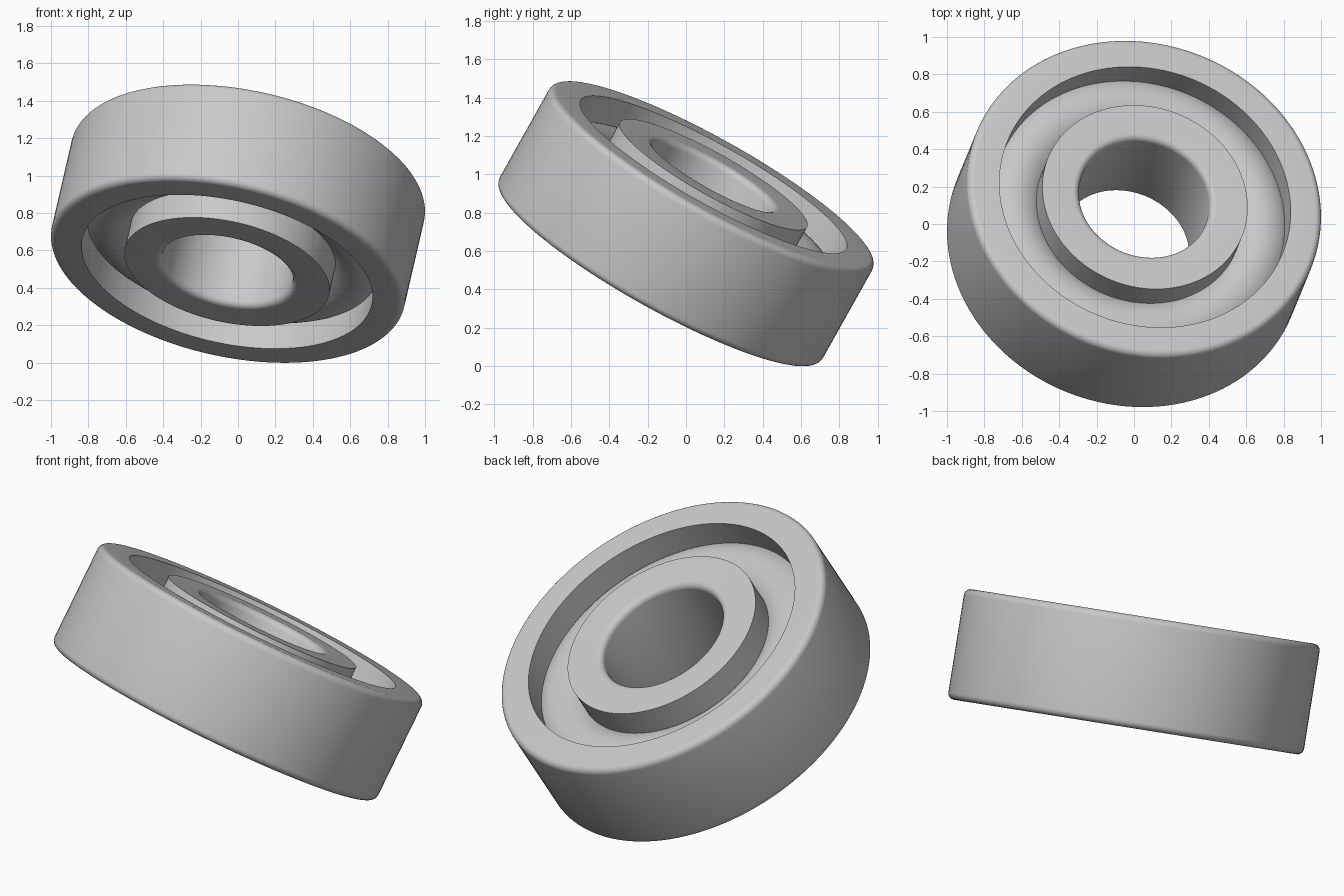
import bpy, bmesh, math
from mathutils import Vector

cube = bpy.data.objects.get("Cube")
if cube:
    bpy.data.objects.remove(cube)

# Main sizes
R_OUT, R_OUT_IN = 0.966, 0.794     # outer ring
R_IN_OUT, R_BORE = 0.56, 0.355     # inner ring
HALF = 0.30                        # half the width along the axis
FILLET = 0.036
TUBE = 0.183                       # rolling core between the rings
AXIS = Vector((0.197, 0.479, 0.855))
CENTRE = Vector((0, 0, 0.743))
SIDES = 128

steel = bpy.data.materials.new("light_grey_steel")
grey = (0.58, 0.58, 0.58, 1)
steel.use_nodes = True
steel.diffuse_color = grey
steel.node_tree.nodes["Principled BSDF"].inputs["Base Color"].default_value = grey


def arc(cx, cz, r, start, end, steps):
    """Points (radius, height) on an arc, angles in degrees."""
    angles = [math.radians(start + (end - start) * i / steps) for i in range(steps + 1)]
    return [(cx + r * math.cos(a), cz + r * math.sin(a)) for a in angles]


def lathe(name, profile):
    """Turn a closed profile about the tilted axis."""
    bm = bmesh.new()
    rings = []
    for i in range(SIDES):
        a = math.tau * i / SIDES
        rings.append([bm.verts.new((r * math.cos(a), r * math.sin(a), z)) for r, z in profile])
    n = len(profile)
    for i in range(SIDES):
        here, after = rings[i], rings[(i + 1) % SIDES]
        for j in range(n):
            k = (j + 1) % n
            bm.faces.new((here[j], after[j], after[k], here[k]))
    bmesh.ops.recalc_face_normals(bm, faces=bm.faces)
    mesh = bpy.data.meshes.new(name)
    bm.to_mesh(mesh)
    bm.free()
    mesh.materials.append(steel)
    obj = bpy.data.objects.new(name, mesh)
    bpy.context.collection.objects.link(obj)
    obj.rotation_euler = AXIS.to_track_quat('Z', 'Y').to_euler()
    obj.location = CENTRE
    bpy.ops.object.select_all(action='DESELECT')
    obj.select_set(True)
    bpy.context.view_layer.objects.active = obj
    bpy.ops.object.shade_smooth_by_angle(angle=math.radians(35))
    return obj


corner = HALF - FILLET

# Outer ring: rounded outside edges, sharp inside edges
lathe("outer_ring",
      [(R_OUT_IN, -HALF)]
      + arc(R_OUT - FILLET, -corner, FILLET, -90, 0, 6)
      + arc(R_OUT - FILLET, corner, FILLET, 0, 90, 6)
      + [(R_OUT_IN, HALF)])

# Inner ring: rounded bore edges, sharp outside edges
lathe("inner_ring",
      [(R_IN_OUT, HALF)]
      + arc(R_BORE + FILLET, corner, FILLET, 90, 180, 6)
      + arc(R_BORE + FILLET, -corner, FILLET, 180, 270, 6)
      + [(R_IN_OUT, -HALF)])

# Round core filling the raceway
middle = (R_OUT_IN + R_IN_OUT) / 2
lathe("raceway_core", arc(middle, 0, TUBE, 0, 360, 48)[:-1])
